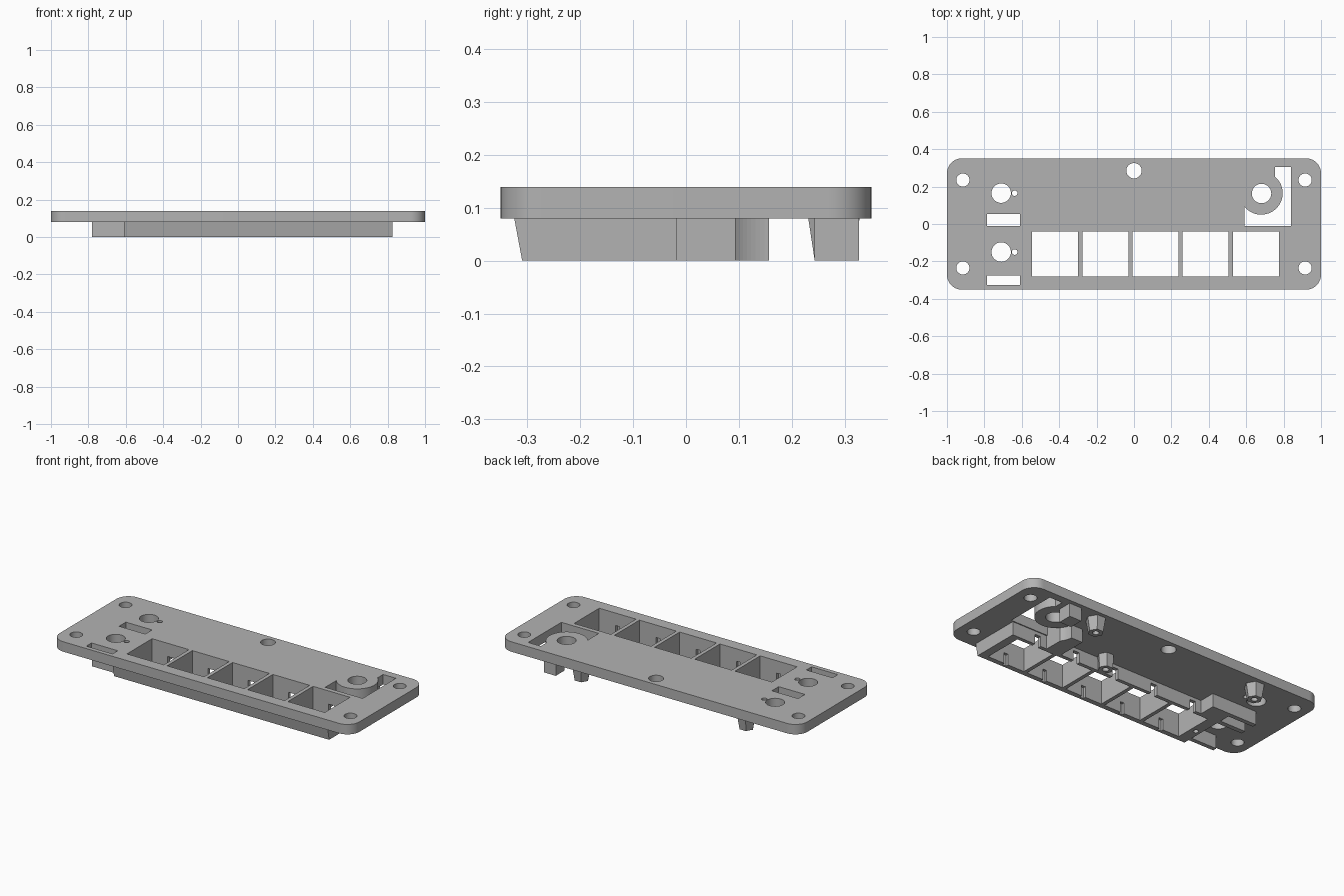
import bpy
import bmesh
from math import cos, sin, pi, radians, acos

if "Cube" in bpy.data.objects:
    bpy.data.objects.remove(bpy.data.objects["Cube"], do_unlink=True)

grey = bpy.data.materials.new("plain grey")
grey.use_nodes = True
colour = (0.45, 0.45, 0.45, 1)
grey.diffuse_color = colour
grey.node_tree.nodes["Principled BSDF"].inputs["Base Color"].default_value = colour

PLATE_Z, TOP_Z = 0.08, 0.14


def rect(x0, x1, y0, y1):
    return [(x0, y0), (x1, y0), (x1, y1), (x0, y1)]


def arc(x, y, r, start, end, n):
    return [(x + r * cos(start + (end - start) * i / n),
             y + r * sin(start + (end - start) * i / n)) for i in range(n + 1)]


def circle(x, y, r, n=40):
    return arc(x, y, r, 0, 2 * pi, n)[:-1]


def prism(bm, low, z0, z1, high=None):
    """Closed solid between two matching outlines."""
    a = [bm.verts.new((x, y, z0)) for x, y in low]
    b = [bm.verts.new((x, y, z1)) for x, y in (high or low)]
    bm.faces.new(a[::-1])
    bm.faces.new(b)
    for i in range(len(a)):
        j = (i + 1) % len(a)
        bm.faces.new((a[i], a[j], b[j], b[i]))


def make(name, solids):
    bm = bmesh.new()
    for s in solids:
        prism(bm, *s)
    bmesh.ops.recalc_face_normals(bm, faces=bm.faces)
    mesh = bpy.data.meshes.new(name)
    bm.to_mesh(mesh)
    bm.free()
    mesh.materials.append(grey)
    ob = bpy.data.objects.new(name, mesh)
    bpy.context.collection.objects.link(ob)
    return ob


def cut(ob, solids):
    """Subtract solids and bake the result."""
    cutter = make(ob.name + "_cutter", solids)
    cutter.hide_render = True
    mod = ob.modifiers.new("openings", "BOOLEAN")
    mod.operation, mod.solver, mod.object = "DIFFERENCE", "EXACT", cutter
    graph = bpy.context.evaluated_depsgraph_get()
    baked = bpy.data.meshes.new_from_object(ob.evaluated_get(graph))
    ob.modifiers.clear()
    ob.data = baked
    bpy.data.objects.remove(cutter, do_unlink=True)


def through(outline):
    return (outline, -0.05, 0.2)


# Shared key windows
centres = [-0.422 + 0.2685 * i for i in range(5)]
windows = [through(rect(x - 0.123, x + 0.123, -0.28, -0.04)) for x in centres]

# Top plate with rounded corners
outline = []
for k, (sx, sy) in enumerate([(1, 1), (-1, 1), (-1, -1), (1, -1)]):
    outline += arc(sx * 0.92, sy * 0.271, 0.08, k * pi / 2, (k + 1) * pi / 2, 10)
plate = make("top_plate", [(outline, PLATE_Z, TOP_Z)])

holes = [circle(sx * 0.915, sy * 0.235, 0.035) for sx in (-1, 1) for sy in (-1, 1)]
holes += [circle(0, 0.285, 0.041), circle(0.682, 0.163, 0.052)]
for y in (0.165, -0.15):
    holes += [circle(-0.71, y, 0.052), circle(-0.638, y, 0.015, 20)]
slots = [rect(-0.785, -0.61, -0.012, 0.053), rect(-0.785, -0.61, -0.325, -0.275)]

# Opening that curves round the jack disc
jack_x, jack_y, jack_r = 0.68, 0.165, 0.115
jack_opening = [(0.59, -0.012), (0.84, -0.012), (0.84, 0.305), (0.755, 0.305)]
jack_opening += arc(jack_x, jack_y, jack_r, acos(0.075 / jack_r),
                    -acos(-0.09 / jack_r), 32)
cut(plate, windows + [through(o) for o in holes + slots + [jack_opening]])

# Key frame under the plate, front wall leaning inward
frame = make("key_frame", [(rect(-0.61, 0.825, -0.31, -0.018), 0, PLATE_Z,
                            rect(-0.61, 0.825, -0.325, -0.018))])
grooves = []
for x in centres:
    grooves.append((rect(x - 0.02, x + 0.02, -0.05, 0), -0.05, 0.06))
    grooves.append((rect(x - 0.013, x + 0.013, -0.296, -0.27), -0.05, 0.065))
cut(frame, windows)
cut(frame, grooves + [(circle(-0.58, -0.18, 0.015, 16), -0.05, 0.06)])

# Walls beside the slots
make("slot_walls", [
    (rect(-0.78, -0.48, 0.053, 0.08), 0, PLATE_Z),
    (rect(-0.61, -0.48, -0.018, 0.053), 0, PLATE_Z),
    (rect(-0.78, -0.61, -0.04, -0.012), 0, PLATE_Z),
    (rect(-0.78, -0.61, -0.275, -0.25), 0, PLATE_Z)])

# Block hugging the jack disc
hug = [(0.49, -0.018), (0.59, -0.018)]
hug += arc(jack_x, jack_y, jack_r, radians(218.5), radians(184), 8)
hug += [(0.49, 0.157)]
make("jack_block", [(hug, 0, PLATE_Z)])
make("jack_stop", [(rect(0.64, 0.72, 0.243, 0.327), 0, PLATE_Z)])

# Tapered screw bosses with blind holes
for name, x, y, r0, r1 in [("left_boss", 0.5, 0.28, 0.042, 0.056),
                           ("right_boss", -0.6, 0.28, 0.042, 0.056),
                           ("middle_boss", 0.21, 0.015, 0.042, 0.046)]:
    boss = make(name, [(circle(x, y, r0, 6), 0, PLATE_Z, circle(x, y, r1, 6))])
    cut(boss, [(circle(x, y, 0.018, 16), -0.05, 0.06)])

# Smooth the round walls, keep edges crisp
bpy.ops.object.select_all(action="DESELECT")
plate.select_set(True)
bpy.context.view_layer.objects.active = plate
bpy.ops.object.shade_smooth_by_angle(angle=radians(25))
